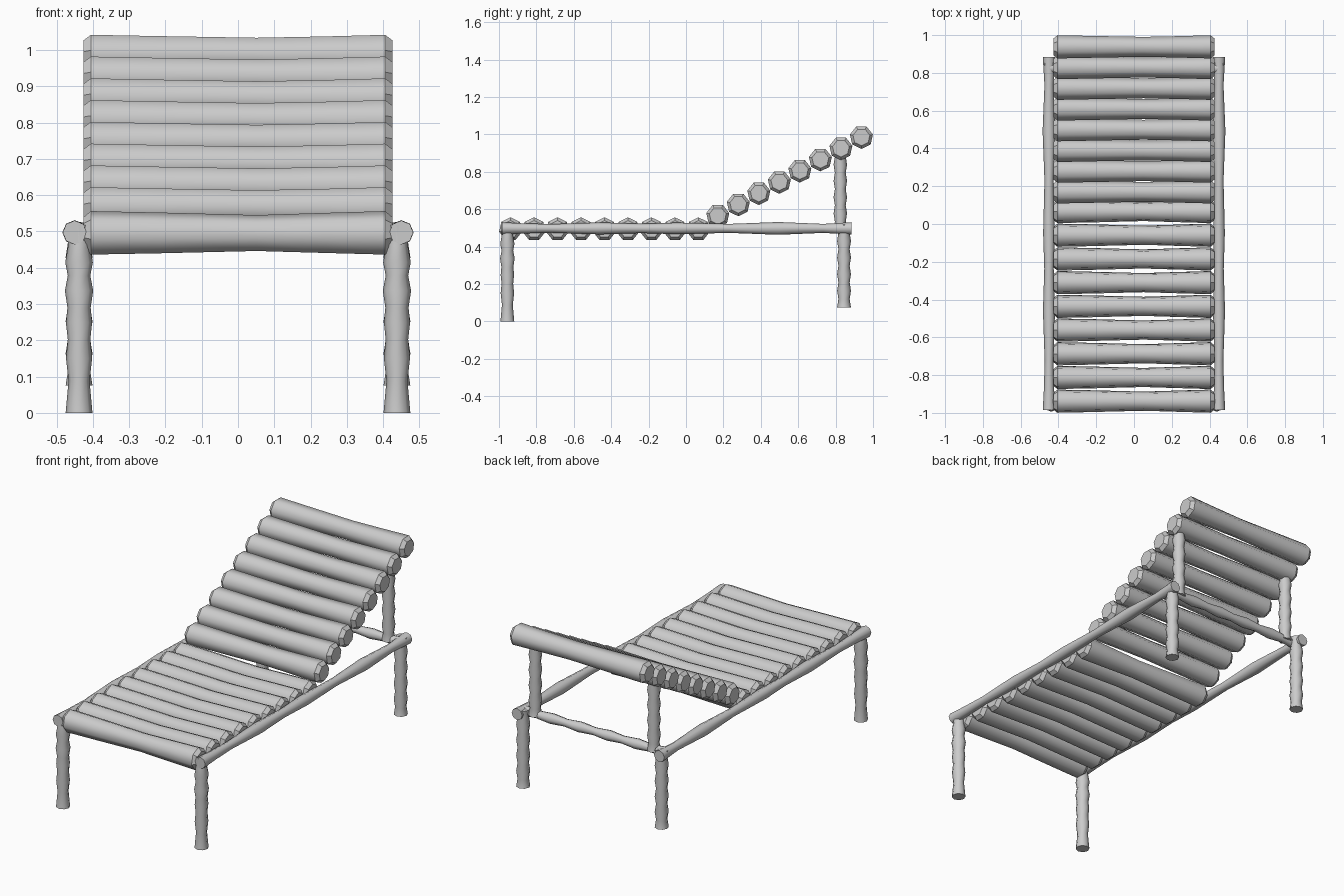
import bpy
import bmesh
import math
from mathutils import Vector

default = bpy.data.objects.get("Cube")
if default:
    bpy.data.objects.remove(default, do_unlink=True)

grey = bpy.data.materials.new("plain grey")
grey.use_nodes = True
colour = (0.6, 0.6, 0.6, 1)
grey.diffuse_color = colour
grey.node_tree.nodes["Principled BSDF"].inputs["Base Color"].default_value = colour


def pole(name, start, end, profile, sides=8, phase=0.0, crisp_ends=False):
    """Turned pole from start to end; profile lists (fraction, radius)."""
    start, end = Vector(start), Vector(end)
    axis = (end - start).normalized()
    up = Vector((1, 0, 0)) if abs(axis.z) > 0.9 else Vector((0, 0, 1))
    side = axis.cross(up)
    bm = bmesh.new()
    rings = []
    for t, r in profile:
        centre = start.lerp(end, t)
        angles = [phase + math.tau * k / sides for k in range(sides)]
        rings.append([bm.verts.new(centre + r * (up * math.cos(a) + side * math.sin(a)))
                      for a in angles])
    last = len(rings) - 2
    for i, (a, b) in enumerate(zip(rings, rings[1:])):
        for k in range(sides):
            n = (k + 1) % sides
            face = bm.faces.new((a[k], a[n], b[n], b[k]))
            face.smooth = not (crisp_ends and i in (0, last))
    bm.faces.new(rings[0])
    bm.faces.new(rings[-1])
    bmesh.ops.recalc_face_normals(bm, faces=bm.faces)
    mesh = bpy.data.meshes.new(name)
    bm.to_mesh(mesh)
    bm.free()
    mesh.materials.append(grey)
    obj = bpy.data.objects.new(name, mesh)
    bpy.context.collection.objects.link(obj)
    return obj


def knobbly(count, thick, thin):
    """Profile that swells and narrows, thick at both ends."""
    steps = count * 2
    return [(i / steps, thin if i % 2 else thick) for i in range(steps + 1)]


# Slats: heptagonal logs with chamfered ends and a slight waist
def slat(name, y, z, phase, waist):
    profile = [(0, 0.046), (0.024, 0.063), (0.25, 0.059), (0.56, waist),
               (0.78, 0.058), (0.976, 0.063), (1, 0.046)]
    pole(name, (-0.426, y, z), (0.426, y, z), profile, 7, phase, True)


for i in range(9):
    slat(f"seat_slat_{i + 1}", -0.938 + 0.1255 * i, 0.493, 0, 0.052)

for i in range(8):
    z = 0.565 + 0.06 * i
    slat(f"back_slat_{i + 1}", 0.17 + 0.1097 * i, z, math.pi, 0.054)

# Side rails, legs and backrest props, one of each per side
for label, s in (("left", 1), ("right", -1)):
    pole(f"{label}_rail", (s * 0.45, -0.985, 0.497), (s * 0.45, 0.885, 0.497),
         [(0, 0.033), (0.06, 0.027), (0.14, 0.023), (0.28, 0.032), (0.4, 0.025),
          (0.5, 0.031), (0.65, 0.024), (0.79, 0.034), (0.92, 0.024), (1, 0.033)])
    pole(f"{label}_front_leg", (s * 0.438, -0.955, 0), (s * 0.438, -0.955, 0.518),
         [(0, 0.037), (0.17, 0.029), (0.29, 0.036), (0.39, 0.031), (0.48, 0.036),
          (0.56, 0.032), (0.65, 0.039), (0.73, 0.031), (0.8, 0.038), (0.89, 0.03),
          (1, 0.032)])
    pole(f"{label}_rear_leg", (s * 0.438, 0.845, 0.075), (s * 0.438, 0.845, 0.518),
         knobbly(5, 0.037, 0.03))
    pole(f"{label}_back_prop", (s * 0.375, 0.825, 0.49), (s * 0.375, 0.825, 0.925),
         knobbly(5, 0.036, 0.029))

# Crossbar joining the rails below the backrest
pole("rear_crossbar", (-0.45, 0.825, 0.497), (0.45, 0.825, 0.497),
     knobbly(5, 0.03, 0.022))
